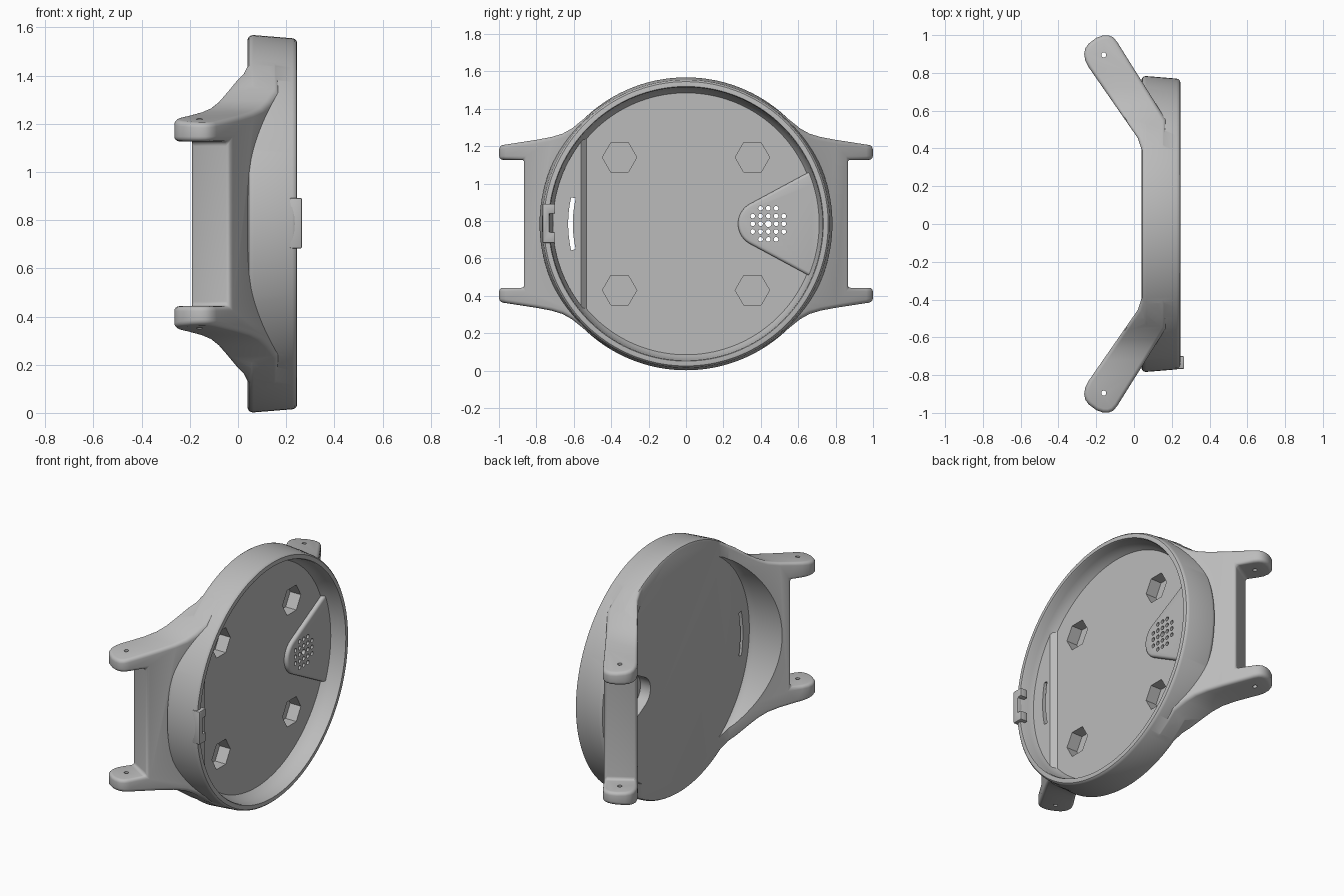
import bpy, bmesh
from math import sin, cos, pi, radians, sqrt
from mathutils import Vector, Matrix

if "Cube" in bpy.data.objects:
    bpy.data.objects.remove(bpy.data.objects["Cube"])

ZC = 0.785       # height of the case axis
FLOOR = 0.13     # x of the inner floor

grey = bpy.data.materials.new("plain grey")
grey.use_nodes = True
grey.diffuse_color = (0.5, 0.5, 0.5, 1)
grey.node_tree.nodes["Principled BSDF"].inputs["Base Color"].default_value = (0.5, 0.5, 0.5, 1)


def finish(bm, name):
    bmesh.ops.recalc_face_normals(bm, faces=bm.faces)
    me = bpy.data.meshes.new(name)
    bm.to_mesh(me)
    bm.free()
    me.materials.append(grey)
    ob = bpy.data.objects.new(name, me)
    bpy.context.collection.objects.link(ob)
    return ob


def add_prism(bm, pts, axis, lo, hi):
    """Extrude (x, y) points along z, or (y, z) points along x."""
    def place(p, t):
        return (p[0], p[1], t) if axis == "z" else (t, p[0], p[1])
    a = [bm.verts.new(place(p, lo)) for p in pts]
    b = [bm.verts.new(place(p, hi)) for p in pts]
    bm.faces.new(a)
    bm.faces.new(b[::-1])
    n = len(pts)
    for i in range(n):
        j = (i + 1) % n
        bm.faces.new((a[i], a[j], b[j], b[i]))


def prism(name, outlines, axis, lo, hi):
    bm = bmesh.new()
    for pts in outlines:
        add_prism(bm, pts, axis, lo, hi)
    return finish(bm, name)


def lathe(name, profile, n=144):
    """Spin (x, radius) points round the case axis, capping both ends."""
    bm = bmesh.new()
    rings = [[bm.verts.new((x, r * cos(2 * pi * k / n), ZC + r * sin(2 * pi * k / n)))
              for k in range(n)] for x, r in profile]
    for a, b in zip(rings, rings[1:]):
        for k in range(n):
            m = (k + 1) % n
            bm.faces.new((a[k], a[m], b[m], b[k]))
    bm.faces.new(rings[0])
    bm.faces.new(rings[-1])
    return finish(bm, name)


def arc(cx, cy, r, a0, a1, n):
    return [(cx + r * cos(radians(a0 + (a1 - a0) * i / n)),
             cy + r * sin(radians(a0 + (a1 - a0) * i / n))) for i in range(n + 1)]


def circle(cx, cy, r, n):
    return arc(cx, cy, r, 0, 360, n)[:-1]


def bake(ob):
    dg = bpy.context.evaluated_depsgraph_get()
    me = bpy.data.meshes.new_from_object(ob.evaluated_get(dg))
    ob.modifiers.clear()
    ob.data = me


def combine(ob, other, how):
    mod = ob.modifiers.new(how, "BOOLEAN")
    mod.operation, mod.object, mod.solver = how, other, "EXACT"
    bake(ob)
    bpy.data.objects.remove(other)


def bevel(ob, width, segments):
    mod = ob.modifiers.new("round", "BEVEL")
    mod.width, mod.segments = width, segments
    mod.limit_method, mod.angle_limit = "ANGLE", radians(45)
    bake(ob)


# Round case body, slightly tapered, with softened edges
case = lathe("watch_case", [(0.04, 0.765), (0.045, 0.776), (0.055, 0.782), (0.065, 0.783),
                            (0.225, 0.77), (0.236, 0.767), (0.243, 0.76), (0.245, 0.75)])

# Lugs: side profile crossed with the flared outline
SIDE = [(0.17, 0.2), (0.06, 0.2), (0.045, 0.34), (0.038, 0.40), (0.02, 0.455), (-0.24, 0.83),
        (-0.258, 0.865), (-0.264, 0.9), (-0.258, 0.93), (-0.24, 0.955), (-0.2, 0.985),
        (-0.165, 0.998), (-0.135, 0.999), (-0.11, 0.988), (-0.09, 0.965), (0.17, 0.55)]
FLARE = [(0.1, 0.64), (0.35, 0.69), (0.42, 0.655), (0.5, 0.6), (0.56, 0.55), (0.61, 0.51),
         (0.66, 0.482), (0.72, 0.464), (0.8, 0.449), (1.02, 0.415)]
along = Vector((-0.515, 0.857))
across = Vector((0.857, 0.515))
root = Vector((-0.02, 0.88))
NOTCH = [root + across * 0.2, root - across * 0.4,
         root - across * 0.4 + along * 0.5, root + across * 0.2 + along * 0.5]

for s in (1, -1):
    lug = prism("lug", [[(x, s * y) for x, y in SIDE]], "z", -0.2, 1.8)
    flare = [(s * y, ZC + d) for y, d in FLARE] + [(s * y, ZC - d) for y, d in FLARE[::-1]]
    combine(lug, prism("outline", [flare], "x", -0.6, 0.6), "INTERSECT")
    combine(lug, prism("strap_notch", [[(x, s * y) for x, y in NOTCH]], "z",
                       ZC - 0.342, ZC + 0.342), "DIFFERENCE")
    bevel(lug, 0.02, 4)
    combine(lug, lathe("back_pocket", [(-0.4, 0.75), (0.0, 0.71), (0.03, 0.702), (0.046, 0.69)]),
            "DIFFERENCE")
    combine(lug, prism("pin_hole", [circle(-0.16, s * 0.895, 0.013, 20)], "z", -0.2, 1.8),
            "DIFFERENCE")
    combine(case, lug, "UNION")

# Open cavity with a drafted wall
combine(case, lathe("cavity", [(FLOOR, 0.70), (0.15, 0.712), (0.19, 0.727),
                               (0.236, 0.73), (0.25, 0.737), (0.4, 0.737)]), "DIFFERENCE")


def floor_disc():
    return lathe("floor_disc", [(FLOOR - 0.02, 0.712), (0.2, 0.712)])


# Raised shelf with a sloped edge beside the clip
shelf = prism("shelf", [[(0.115, -0.9), (0.16, -0.9), (0.16, -0.562), (FLOOR, -0.533),
                         (0.115, -0.533)]], "z", 0, 1.6)
combine(shelf, floor_disc(), "INTERSECT")
combine(case, shelf, "UNION")


# Raised speaker wedge, hollow behind
def wedge(r):
    nose = arc(0.4, ZC, r, 122, 238, 14)
    tail = (0.8 - 0.4) * 0.625
    return [(0.8, nose[0][1] + tail)] + nose + [(0.8, nose[-1][1] - tail)]


speaker = prism("speaker_wedge", [wedge(0.122)], "x", 0.115, 0.155)
bevel(speaker, 0.016, 3)
combine(speaker, floor_disc(), "INTERSECT")
combine(case, speaker, "UNION")
hollow = prism("speaker_hollow", [wedge(0.10)], "x", 0.0, 0.11)
combine(hollow, lathe("hollow_limit", [(-0.1, 0.68), (0.2, 0.68)]), "INTERSECT")
combine(case, hollow, "DIFFERENCE")

# Speaker holes, curved slot and hexagonal pockets
step = 0.0415
holes = [circle(0.44 + i * step, ZC + j * step, 0.017 if i == j == 0 else 0.0125, 16)
         for i in range(-2, 3) for j in range(-2, 3) if abs(i * j) < 4]
combine(case, prism("speaker_holes", holes, "x", -0.1, 0.3), "DIFFERENCE")
slot = arc(0, ZC, 0.63, 167, 193, 16) + arc(0, ZC, 0.605, 193, 167, 16)
combine(case, prism("slot", [slot], "x", -0.3, 0.3), "DIFFERENCE")
hexes = [circle(i * 0.355, ZC + j * 0.355, 0.092, 6) for i in (1, -1) for j in (1, -1)]
combine(case, prism("hex_pockets", hexes, "x", 0.055, 0.3), "DIFFERENCE")

# Clip on the rim: a bar with two tabs
clip = prism("rim_clip", [[(-0.767, 0.683), (-0.70, 0.683), (-0.70, 0.74), (-0.73, 0.74),
                           (-0.73, 0.84), (-0.70, 0.84), (-0.70, 0.892), (-0.767, 0.892)]],
             "x", 0.215, 0.265)
bevel(clip, 0.005, 2)

for ob in (case, clip):
    ob.data.materials.clear()
    ob.data.materials.append(grey)
    bpy.ops.object.select_all(action="DESELECT")
    ob.select_set(True)
    bpy.context.view_layer.objects.active = ob
    bpy.ops.object.shade_smooth_by_angle(angle=radians(32))
